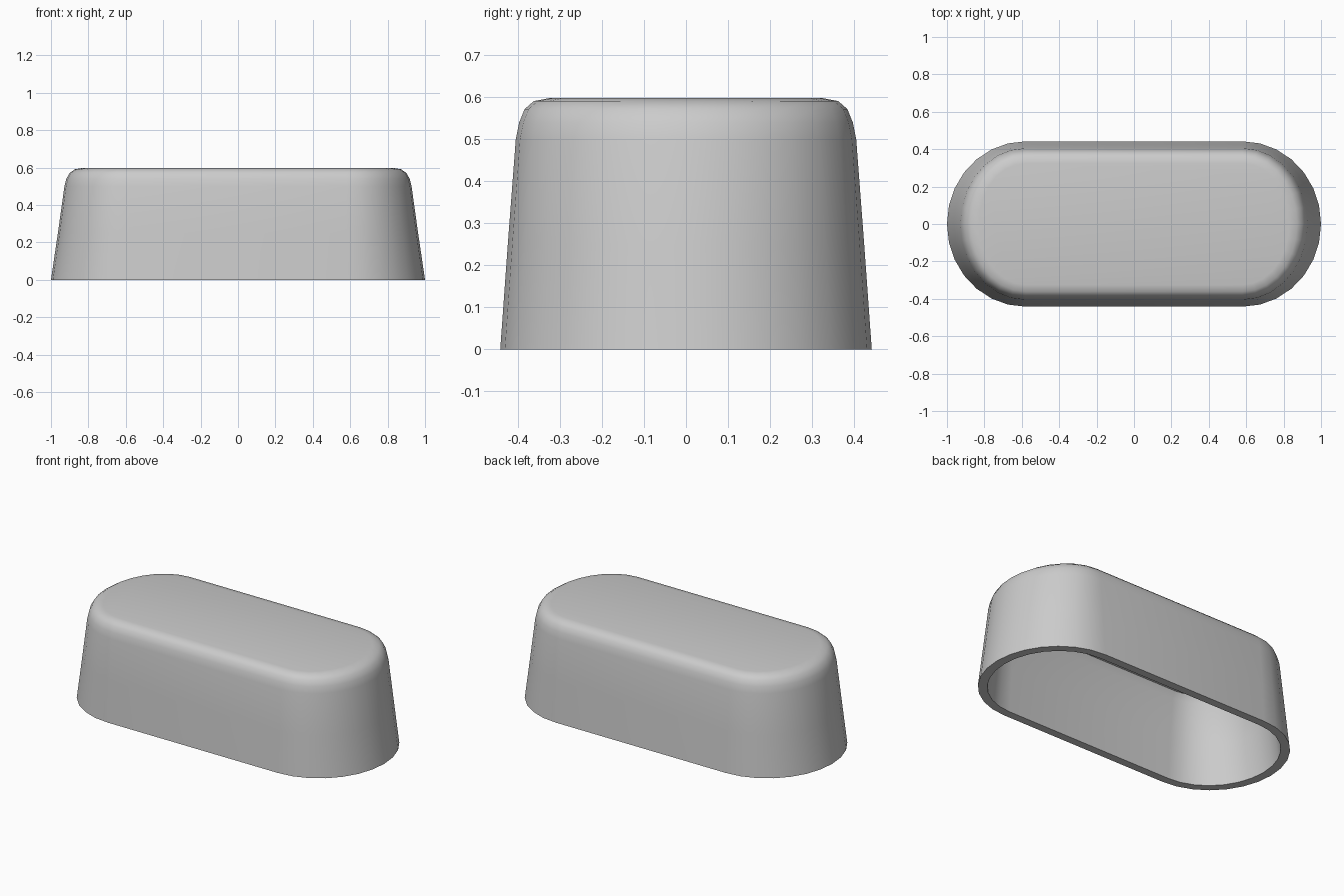
import bpy, bmesh, math

if "Cube" in bpy.data.objects:
    bpy.data.objects.remove(bpy.data.objects["Cube"])

CENTRE = 0.58   # x of the rounded end centres
SEGS = 14       # segments per rounded end


def outline(bm, hx, hy, z):
    """Ring of vertices: straight sides with elliptical ends."""
    ring = []
    for side in (1, -1):
        for i in range(SEGS + 1):
            t = -math.pi / 2 + math.pi * i / SEGS
            x = CENTRE + (hx - CENTRE) * math.cos(t)
            ring.append(bm.verts.new((side * x, side * hy * math.sin(t), z)))
    return ring


# Outer shell: half length, half width, height
outer = [(1.0, 0.442, 0.0), (0.963, 0.424, 0.25), (0.928, 0.405, 0.50),
         (0.918, 0.397, 0.54), (0.900, 0.384, 0.572), (0.872, 0.362, 0.591),
         (0.83, 0.325, 0.598)]
# Inner cavity, from the ceiling down to the open rim
inner = [(0.80, 0.30, 0.55), (0.845, 0.335, 0.54), (0.872, 0.355, 0.50),
         (0.91, 0.374, 0.25), (0.945, 0.392, 0.0)]

bm = bmesh.new()
out_rings = [outline(bm, *p) for p in outer]
in_rings = [outline(bm, *p) for p in inner]


def bridge(a, b):
    n = len(a)
    for i in range(n):
        j = (i + 1) % n
        bm.faces.new((a[i], a[j], b[j], b[i]))


for rings in (out_rings, in_rings):
    for a, b in zip(rings, rings[1:]):
        bridge(a, b)
bridge(in_rings[-1], out_rings[0])          # flat rim
bm.faces.new(out_rings[-1])                 # roof
bm.faces.new(in_rings[0])                   # cavity ceiling
bmesh.ops.recalc_face_normals(bm, faces=bm.faces)

mesh = bpy.data.meshes.new("hollow_cover")
bm.to_mesh(mesh)
bm.free()
cover = bpy.data.objects.new("hollow_cover", mesh)
bpy.context.collection.objects.link(cover)

bpy.context.view_layer.objects.active = cover
cover.select_set(True)
bpy.ops.object.shade_smooth_by_angle(angle=math.radians(35))
